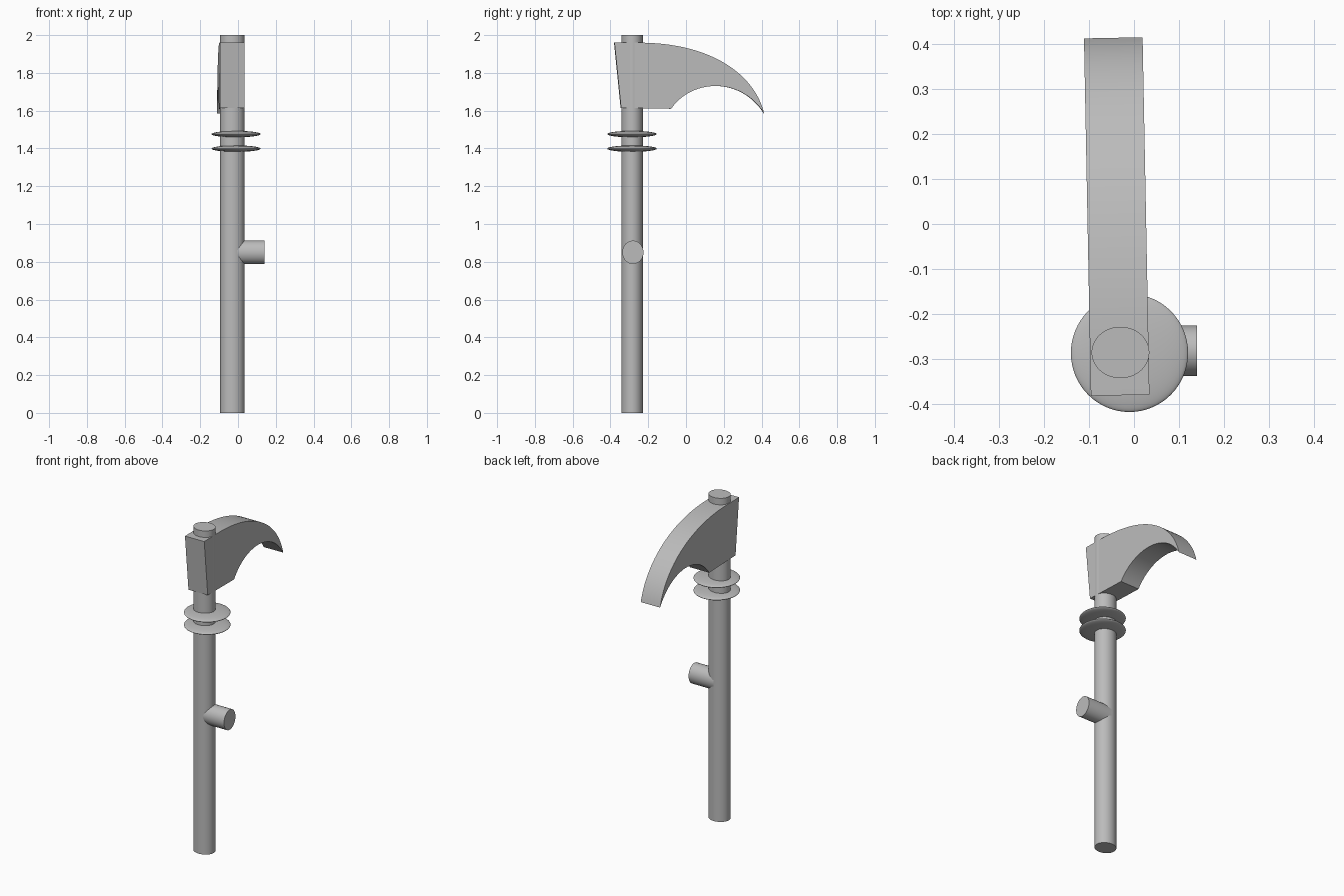
import bpy, bmesh, math
from mathutils import Vector, Matrix
from mathutils.geometry import interpolate_bezier

if "Cube" in bpy.data.objects:
    bpy.data.objects.remove(bpy.data.objects["Cube"])

grey = bpy.data.materials.new("plain_grey")
grey.use_nodes = True
color = (0.5, 0.5, 0.5, 1)
grey.diffuse_color = color
grey.node_tree.nodes["Principled BSDF"].inputs["Base Color"].default_value = color


def finish(name):
    """Name, colour and smooth the active object."""
    obj = bpy.context.object
    obj.name = name
    obj.data.materials.append(grey)
    bpy.ops.object.transform_apply(location=False, rotation=True, scale=True)
    bpy.ops.object.shade_smooth_by_angle(angle=math.radians(30))
    return obj


def rod(name, center, radii, length, rotation=(0, 0, 0)):
    bpy.ops.mesh.primitive_cylinder_add(vertices=64, radius=1, depth=length,
                                        location=center, rotation=rotation)
    bpy.context.object.scale = (*radii, 1)
    return finish(name)


# Shaft and side grip
rod("shaft", (-0.03, -0.285, 1), (0.064, 0.057), 2)
rod("side_grip", (0.055, -0.281, 0.85), (0.062, 0.056), 0.17, (0, math.pi / 2, 0))

# Lens-shaped collar discs
for name, z in (("lower_collar", 1.399), ("upper_collar", 1.476)):
    bpy.ops.mesh.primitive_uv_sphere_add(segments=64, ring_count=32, radius=1,
                                         location=(-0.01, -0.286, z))
    bpy.context.object.scale = (0.13, 0.131, 0.017)
    finish(name)

# Curved blade: profile in the side plane, extruded across its thickness
outer = interpolate_bezier(Vector((-0.25, 1.96)), Vector((0.12, 1.96)),
                           Vector((0.36, 1.8)), Vector((0.413, 1.585)), 32)
inner = interpolate_bezier(Vector((0.413, 1.585)), Vector((0.29, 1.78)),
                           Vector((0.03, 1.77)), Vector((-0.08, 1.61)), 32)
profile = [(-0.345, 1.615), (-0.38, 1.96)] + list(outer) + list(inner)[1:]
bm = bmesh.new()
half = 0.065
face = bm.faces.new([bm.verts.new((-half, p[0], p[1])) for p in profile])
side = bmesh.ops.extrude_face_region(bm, geom=[face])["geom"]
bmesh.ops.translate(bm, vec=(2 * half, 0, 0),
                    verts=[v for v in side if isinstance(v, bmesh.types.BMVert)])
bmesh.ops.recalc_face_normals(bm, faces=bm.faces)
bmesh.ops.rotate(bm, verts=bm.verts, cent=(0, 0, 0),
                 matrix=Matrix.Rotation(math.radians(1.1), 3, "Z"))
bmesh.ops.translate(bm, verts=bm.verts, vec=(-0.038, 0, 0))
mesh = bpy.data.meshes.new("blade")
bm.to_mesh(mesh)
bm.free()
blade = bpy.data.objects.new("blade", mesh)
bpy.context.collection.objects.link(blade)
bpy.ops.object.select_all(action="DESELECT")
blade.select_set(True)
bpy.context.view_layer.objects.active = blade
finish("blade")
